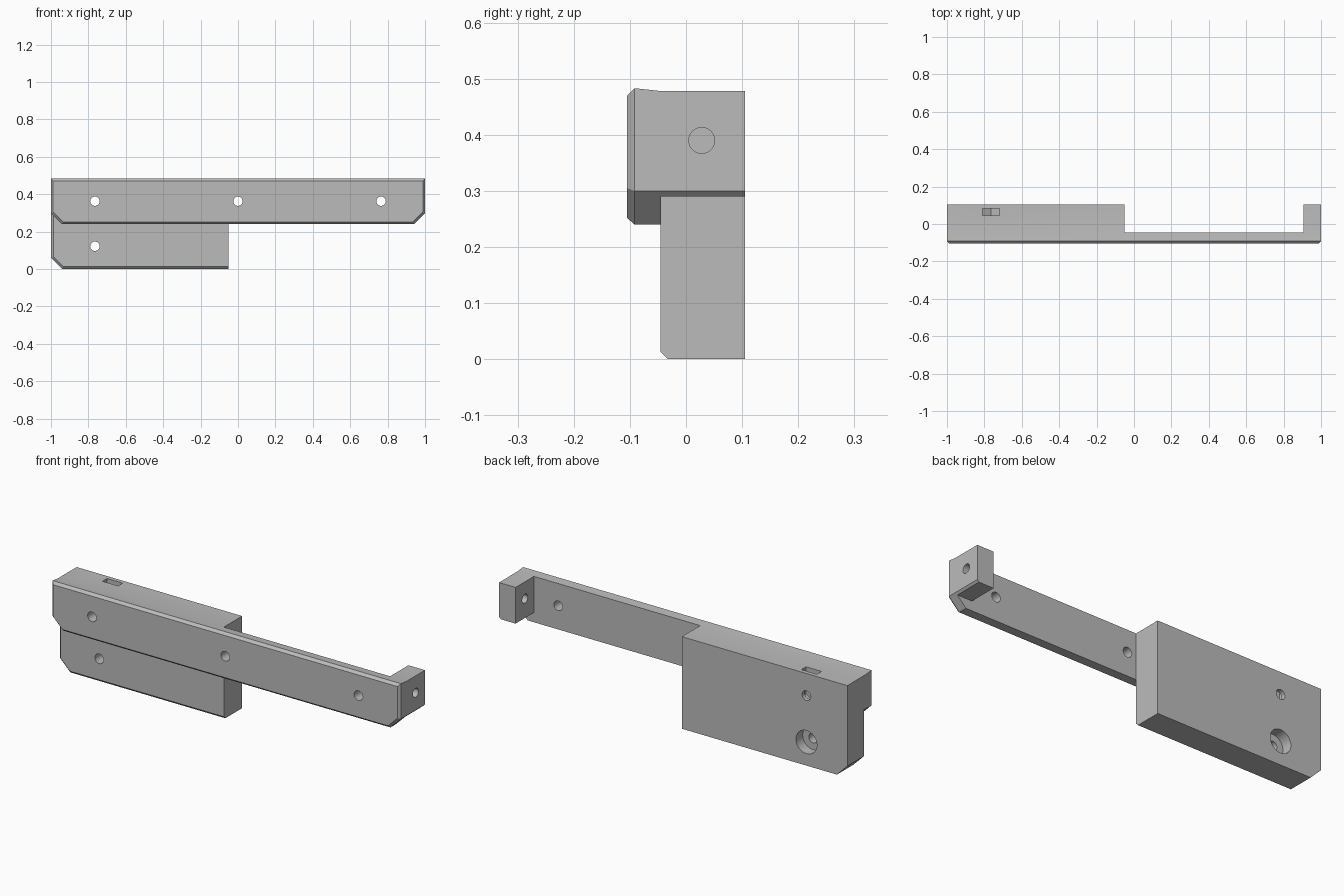
import bpy, bmesh
from math import pi
from mathutils import Matrix

cube = bpy.data.objects.get("Cube")
if cube:
    bpy.data.objects.remove(cube, do_unlink=True)

grey = bpy.data.materials.new("plain grey")
grey.use_nodes = True
COLOUR = (0.5, 0.5, 0.5, 1)
grey.diffuse_color = COLOUR
grey.node_tree.nodes["Principled BSDF"].inputs["Base Color"].default_value = COLOUR


def finish(name, bm):
    bmesh.ops.recalc_face_normals(bm, faces=bm.faces)
    mesh = bpy.data.meshes.new(name)
    bm.to_mesh(mesh)
    bm.free()
    mesh.materials.append(grey)
    obj = bpy.data.objects.new(name, mesh)
    bpy.context.collection.objects.link(obj)
    return obj


def loft(name, rings):
    """Join matching (x, z) outlines placed at successive y depths."""
    bm = bmesh.new()
    loops = [[bm.verts.new((x, y, z)) for x, z in pts] for y, pts in rings]
    for a, b in zip(loops, loops[1:]):
        for i in range(len(a)):
            j = (i + 1) % len(a)
            bm.faces.new((a[i], a[j], b[j], b[i]))
    bm.faces.new(loops[0])
    bm.faces.new(loops[-1])
    return finish(name, bm)


def drill(name, centre, radius, length, axis="Y"):
    bm = bmesh.new()
    turn = Matrix.Rotation(pi / 2, 4, "X" if axis == "Y" else "Y")
    bmesh.ops.create_cone(bm, cap_ends=True, segments=40, radius1=radius,
                          radius2=radius, depth=length,
                          matrix=Matrix.Translation(centre) @ turn)
    return finish(name, bm)


def combine(target, other, operation):
    other.hide_render = True
    mod = target.modifiers.new(operation.lower(), "BOOLEAN")
    mod.operation = operation
    mod.solver = "EXACT"
    mod.object = other
    bpy.context.view_layer.objects.active = target
    bpy.ops.object.modifier_apply(modifier=mod.name)
    bpy.data.objects.remove(other, do_unlink=True)


def plate_outline(d, top):
    e, k = 1 - d, 0.41 * d
    return [(-e, top), (-e, 0.30 + k), (-0.94 + k, 0.24 + d),
            (0.94 - k, 0.24 + d), (e, 0.30 + k), (e, top)]


def block_outline(d):
    e, k = 1 - d, 0.41 * d
    return [(-e, 0.30), (-e, 0.06 + k), (-0.94 + k, d), (-0.05, d), (-0.05, 0.30)]


# Long front plate with bevelled front rim
FRONT, SEAM, BACK = -0.105, -0.045, 0.105
body = loft("bracket_body", [(FRONT, plate_outline(0.012, 0.47)),
                             (-0.092, plate_outline(0, 0.483)),
                             (SEAM, plate_outline(0, 0.478))])

# Hanging block, its upper part and the end tab
lower = loft("lower_block", [(SEAM, block_outline(0.013)),
                             (-0.032, block_outline(0)), (BACK, block_outline(0))])
upper_pts = [(-1, 0.30), (-0.05, 0.30), (-0.05, 0.478), (-1, 0.478)]
upper = loft("upper_block", [(SEAM, upper_pts), (BACK, upper_pts)])
tab_pts = [(0.905, 0.29), (0.99, 0.29), (1, 0.30), (1, 0.478), (0.905, 0.478)]
tab = loft("end_tab", [(SEAM, tab_pts), (BACK, tab_pts)])
for part in (upper, lower, tab):
    combine(body, part, "UNION")

# Screw holes through the front, counterbore at the back, cross hole in the tab
for x, z in ((-0.765, 0.363), (0, 0.363), (0.765, 0.363), (-0.765, 0.122)):
    combine(body, drill("screw_hole", (x, 0, z), 0.025, 0.5), "DIFFERENCE")
combine(body, drill("counterbore", (-0.765, 0.15, 0.122), 0.06, 0.2), "DIFFERENCE")
combine(body, drill("tab_hole", (0.95, 0.028, 0.39), 0.023, 0.2, "X"), "DIFFERENCE")

# Nut slot from the top with a pointed floor
slot_pts = [(-0.81, 0.55), (-0.81, 0.337), (-0.765, 0.311), (-0.72, 0.337), (-0.72, 0.55)]
slot = loft("nut_slot", [(0.045, slot_pts), (0.083, slot_pts)])
combine(body, slot, "DIFFERENCE")

# Flat faces, smooth hole walls
bpy.ops.object.select_all(action="DESELECT")
body.select_set(True)
bpy.context.view_layer.objects.active = body
bpy.ops.object.shade_smooth_by_angle(angle=0.2)
